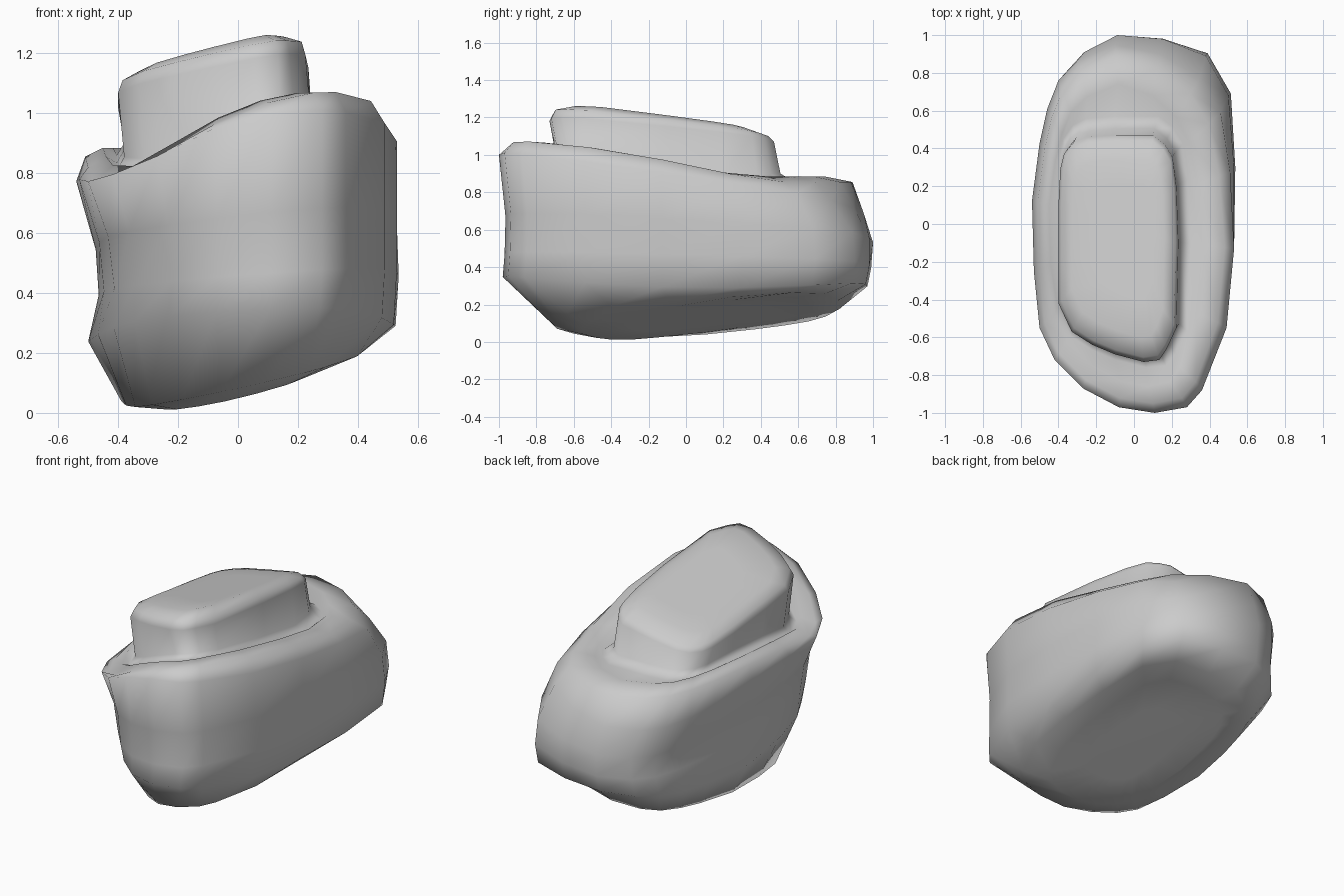
import bpy, bmesh

if "Cube" in bpy.data.objects:
    bpy.data.objects.remove(bpy.data.objects["Cube"])

# Matching outlines (same point count) of the body and the raised block
BODY = [(-.1, 1), (-.3, .91), (-.4, .8), (-.46, .64), (-.5, .45), (-.54, .13), (-.53, -.25),
        (-.5, -.55), (-.42, -.72), (-.27, -.87), (-.08, -.97), (.11, -1), (.28, -.97),
        (.36, -.88), (.49, -.55), (.53, -.13), (.53, .3), (.5, .68), (.38, .89), (.15, .98)]
BLOCK = [(-.1, .48), (-.25, .47), (-.32, .44), (-.37, .38), (-.39, .3), (-.4, .1), (-.4, -.2),
         (-.4, -.42), (-.33, -.57), (-.22, -.64), (-.1, -.69), (.05, -.73), (.13, -.72),
         (.17, -.66), (.22, -.55), (.23, -.1), (.22, .2), (.2, .36), (.16, .43), (.1, .48)]


def plane(h, a, b, c=0, sag=0):
    # Tilted plane; c lifts both ends, sag lowers the front-left corner
    return lambda x, y: (h + a * x + b * y + c * y * y
                         - (sag * x * y if x < 0 and y < 0 else 0))


def rim(offset):
    # Tilted deck edge that levels out along the left and back
    def height(x, y):
        drop = .3 * x * y if x < 0 and y < 0 else 0
        return max(.855 + .252 * x - .19 * y, .88) + offset - drop
    return height


def loft(name, rings):
    """Each ring: outline, left/right/front/back extents, pull of the
    front-left and back-right corners, and a height function."""
    bm = bmesh.new()
    loops = []
    for outline, l, r, f, b, fl, br, height in rings:
        xs, ys = zip(*outline)
        loop = []
        for x, y in outline:
            nx = x / (-min(xs) if x < 0 else max(xs))
            ny = y / (-min(ys) if y < 0 else max(ys))
            s = 1 - (fl if x < 0 else br) * max(0, nx * ny)
            px = s * nx * (l if x < 0 else r)
            py = s * ny * (f if y < 0 else b)
            loop.append(bm.verts.new((px, py, height(px, py))))
        loops.append(loop)
    n = len(loops[0])
    for lo, hi in zip(loops, loops[1:]):
        for i in range(n):
            j = (i + 1) % n
            bm.faces.new((lo[i], lo[j], hi[j], hi[i]))
    bm.faces.new(loops[0][::-1])
    bm.faces.new(loops[-1])
    bmesh.ops.recalc_face_normals(bm, faces=bm.faces)
    for face in bm.faces:
        face.smooth = True
    mesh = bpy.data.meshes.new(name)
    bm.to_mesh(mesh)
    bm.free()
    obj = bpy.data.objects.new(name, mesh)
    bpy.context.collection.objects.link(obj)
    return obj


loft("body_with_raised_block", [
    # Underside
    (BODY, .14, .18, .3, .4, 0, 0, plane(.11, .27, .115)),
    (BODY, .27, .31, .56, .66, .05, 0, plane(.112, .27, .115)),
    (BODY, .39, .43, .72, .82, .1, -.03, plane(.122, .23, .07, .02)),
    # Leaning side walls
    (BODY, .5, .52, .98, .97, .2, -.04, plane(.265, .05, -.02, .06, -.1)),
    (BODY, .465, .53, .97, .99, .08, -.04, plane(.43, .07, -.03)),
    (BODY, .475, .53, .965, 1.0, .03, 0, plane(.6, .1, -.06)),
    (BODY, .54, .53, 1.0, .95, 0, .13, plane(.84, .09, -.15, 0, .38)),
    # Rounded rim and shallow recess
    (BODY, .51, .48, .95, .89, 0, .2, rim(-.025)),
    (BODY, .45, .36, .86, .74, 0, .22, rim(.005)),
    (BLOCK, .405, .3, .76, .57, 0, 0, rim(-.02)),
    # Raised block with a rounded upper edge
    (BLOCK, .38, .25, .7, .505, 0, 0, rim(.02)),
    (BLOCK, .4, .235, .73, .47, 0, 0, plane(1.1, .18, -.1)),
    (BLOCK, .385, .222, .705, .44, 0, 0, plane(1.135, .19, -.12)),
    (BLOCK, .33, .16, .6, .34, 0, 0, plane(1.165, .21, -.13)),
    (BLOCK, .2, .1, .4, .2, 0, 0, plane(1.165, .21, -.13)),
])
